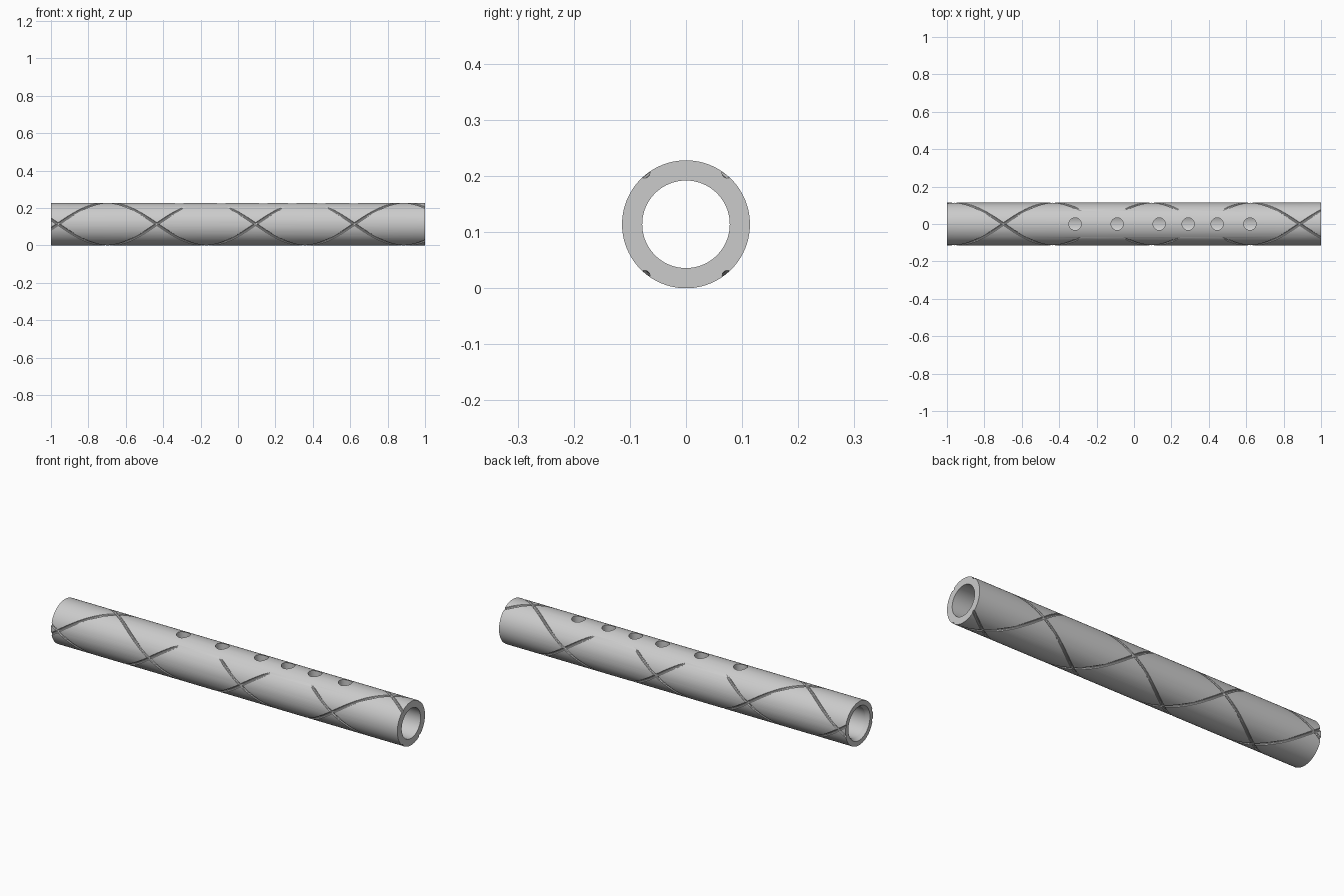
import bpy, bmesh
from math import sin, cos, pi, radians
from mathutils import Vector

cube = bpy.data.objects.get("Cube")
if cube:
    bpy.data.objects.remove(cube, do_unlink=True)

R, BORE, LENGTH = 0.114, 0.078, 2.0
PITCH = 1.056          # length of one full groove turn
CROSSING = -0.17       # where two grooves meet on top
HOLES = (-0.315, -0.09, 0.135, 0.29, 0.445, 0.62)


def new_object(name, bm):
    bmesh.ops.recalc_face_normals(bm, faces=bm.faces)
    mesh = bpy.data.meshes.new(name)
    bm.to_mesh(mesh)
    bm.free()
    obj = bpy.data.objects.new(name, mesh)
    bpy.context.scene.collection.objects.link(obj)
    return obj


def bridge(bm, a, b):
    n = len(a)
    for i in range(n):
        j = (i + 1) % n
        bm.faces.new((a[i], a[j], b[j], b[i]))


def build_tube(sides=96):
    # outer wall, far rim, bore, flared near rim
    profile = [(-1, R), (1, R), (1, BORE), (-0.98, BORE), (-1, 0.089)]
    bm = bmesh.new()
    rings = []
    for x, r in profile:
        angles = [2 * pi * i / sides for i in range(sides)]
        rings.append([bm.verts.new((x, r * sin(a), R + r * cos(a))) for a in angles])
    for k, ring in enumerate(rings):
        bridge(bm, ring, rings[(k + 1) % len(rings)])
    return new_object("flute_tube", bm)


def groove_point(x, hand, start):
    angle = hand * 2 * pi * (x - CROSSING) / PITCH + start
    radius = R + 0.001
    # the groove rises out of the wall beside the finger holes
    if -0.46 < x < 0.63:
        t = (cos(angle) - cos(radians(52))) / (cos(radians(28)) - cos(radians(52)))
        radius += 0.009 * min(max(t, 0), 1)
    out = Vector((0, sin(angle), cos(angle)))
    return Vector((x, 0, R)) + out * radius, out


def build_groove_cutter(hand, start, steps=220, sides=10, size=0.007):
    bm = bmesh.new()
    rings = []
    for s in range(steps + 1):
        x = -1.03 + 2.06 * s / steps
        centre, out = groove_point(x, hand, start)
        ahead, _ = groove_point(x + 0.001, hand, start)
        side = (ahead - centre).normalized().cross(out).normalized()
        angles = [2 * pi * i / sides for i in range(sides)]
        rings.append([bm.verts.new(centre + size * (cos(a) * out + sin(a) * side))
                      for a in angles])
    for a, b in zip(rings, rings[1:]):
        bridge(bm, a, b)
    bm.faces.new(rings[0])
    bm.faces.new(rings[-1])
    return new_object("groove_cutter", bm)


def build_hole_cutter(x):
    bm = bmesh.new()
    bmesh.ops.create_cone(bm, cap_ends=True, segments=32, radius1=0.033,
                          radius2=0.033, depth=0.2)
    bmesh.ops.translate(bm, verts=bm.verts, vec=(x, 0, R + 0.1))
    return new_object("hole_cutter", bm)


def cut(target, cutter):
    cutter.hide_render = True
    mod = target.modifiers.new("cut", "BOOLEAN")
    mod.operation = "DIFFERENCE"
    mod.solver = "EXACT"
    mod.object = cutter
    bpy.ops.object.modifier_apply(modifier=mod.name)
    bpy.data.objects.remove(cutter, do_unlink=True)


# plain grey material
grey = bpy.data.materials.new("grey")
grey.use_nodes = True
colour = (0.6, 0.6, 0.6, 1)
grey.diffuse_color = colour
grey.node_tree.nodes["Principled BSDF"].inputs["Base Color"].default_value = colour

# tube with finger holes and crossing spiral grooves
tube = build_tube()
tube.data.materials.append(grey)
bpy.ops.object.select_all(action="DESELECT")
bpy.context.view_layer.objects.active = tube
tube.select_set(True)
for x in HOLES:
    cut(tube, build_hole_cutter(x))
for hand in (1, -1):
    for start in (0, pi):
        cut(tube, build_groove_cutter(hand, start))
bpy.ops.object.shade_smooth_by_angle(angle=radians(20))
